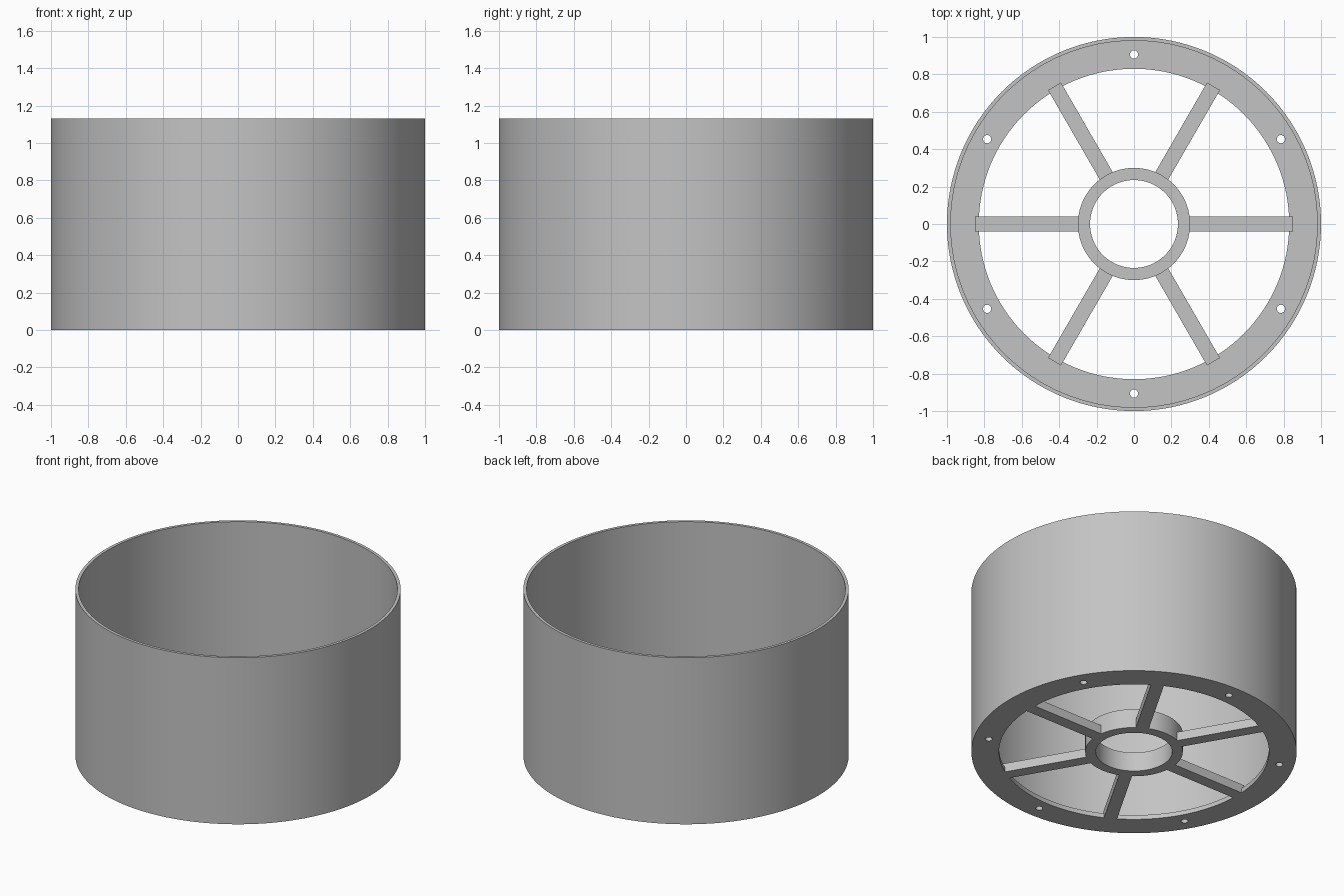
import bpy
import bmesh
import math
from mathutils import Matrix, Vector

cube = bpy.data.objects.get("Cube")
if cube:
    bpy.data.objects.remove(cube, do_unlink=True)

HEIGHT = 1.13
FLANGE_T = 0.03
SPOKE_H = 0.06
HUB_H = 0.13

grey = bpy.data.materials.new("plain_grey")
grey.use_nodes = True
colour = (0.55, 0.55, 0.55, 1)
grey.diffuse_color = colour
grey.node_tree.nodes["Principled BSDF"].inputs["Base Color"].default_value = colour


def make_object(name, bm):
    bmesh.ops.recalc_face_normals(bm, faces=bm.faces)
    mesh = bpy.data.meshes.new(name)
    bm.to_mesh(mesh)
    bm.free()
    mesh.materials.append(grey)
    obj = bpy.data.objects.new(name, mesh)
    bpy.context.collection.objects.link(obj)
    return obj


def select_only(obj):
    bpy.ops.object.select_all(action="DESELECT")
    obj.select_set(True)
    bpy.context.view_layer.objects.active = obj


def smooth(obj):
    select_only(obj)
    bpy.ops.object.shade_smooth_by_angle(angle=math.radians(30))


def ring(name, inner, outer, height, segments=128):
    """Rectangular section swept round the z axis."""
    bm = bmesh.new()
    section = [(inner, 0), (outer, 0), (outer, height), (inner, height)]
    loops = []
    for i in range(segments):
        a = math.tau * i / segments
        loops.append([bm.verts.new((r * math.cos(a), r * math.sin(a), z)) for r, z in section])
    for i in range(segments):
        here, after = loops[i], loops[(i + 1) % segments]
        for j in range(4):
            k = (j + 1) % 4
            bm.faces.new((here[j], after[j], after[k], here[k]))
    return make_object(name, bm)


# Outer drum wall and central hub
smooth(ring("drum_wall", 0.98, 1.0, HEIGHT))
smooth(ring("hub", 0.235, 0.30, HUB_H, 96))

# Base flange with six screw holes
flange = ring("base_flange", 0.83, 0.98, FLANGE_T)
bm = bmesh.new()
for i in range(6):
    a = math.radians(30 + 60 * i)
    centre = Vector((0.907 * math.cos(a), 0.907 * math.sin(a), FLANGE_T / 2))
    bmesh.ops.create_cone(bm, cap_ends=True, segments=24, radius1=0.022, radius2=0.022,
                          depth=0.2, matrix=Matrix.Translation(centre))
cutter = make_object("hole_cutter", bm)
cutter.hide_render = True
cut = flange.modifiers.new("screw_holes", "BOOLEAN")
cut.operation = "DIFFERENCE"
cut.solver = "EXACT"
cut.object = cutter
select_only(flange)
bpy.ops.object.modifier_apply(modifier=cut.name)
bpy.data.objects.remove(cutter, do_unlink=True)
smooth(flange)

# Six spokes from the hub onto the flange
start, end, width = 0.29, 0.85, 0.08
for i in range(6):
    bm = bmesh.new()
    place = (Matrix.Rotation(math.radians(60 * i), 4, "Z")
             @ Matrix.Translation(((start + end) / 2, 0, SPOKE_H / 2))
             @ Matrix.Diagonal((end - start, width, SPOKE_H, 1)))
    bmesh.ops.create_cube(bm, size=1, matrix=place)
    make_object(f"spoke_{i + 1}", bm)
